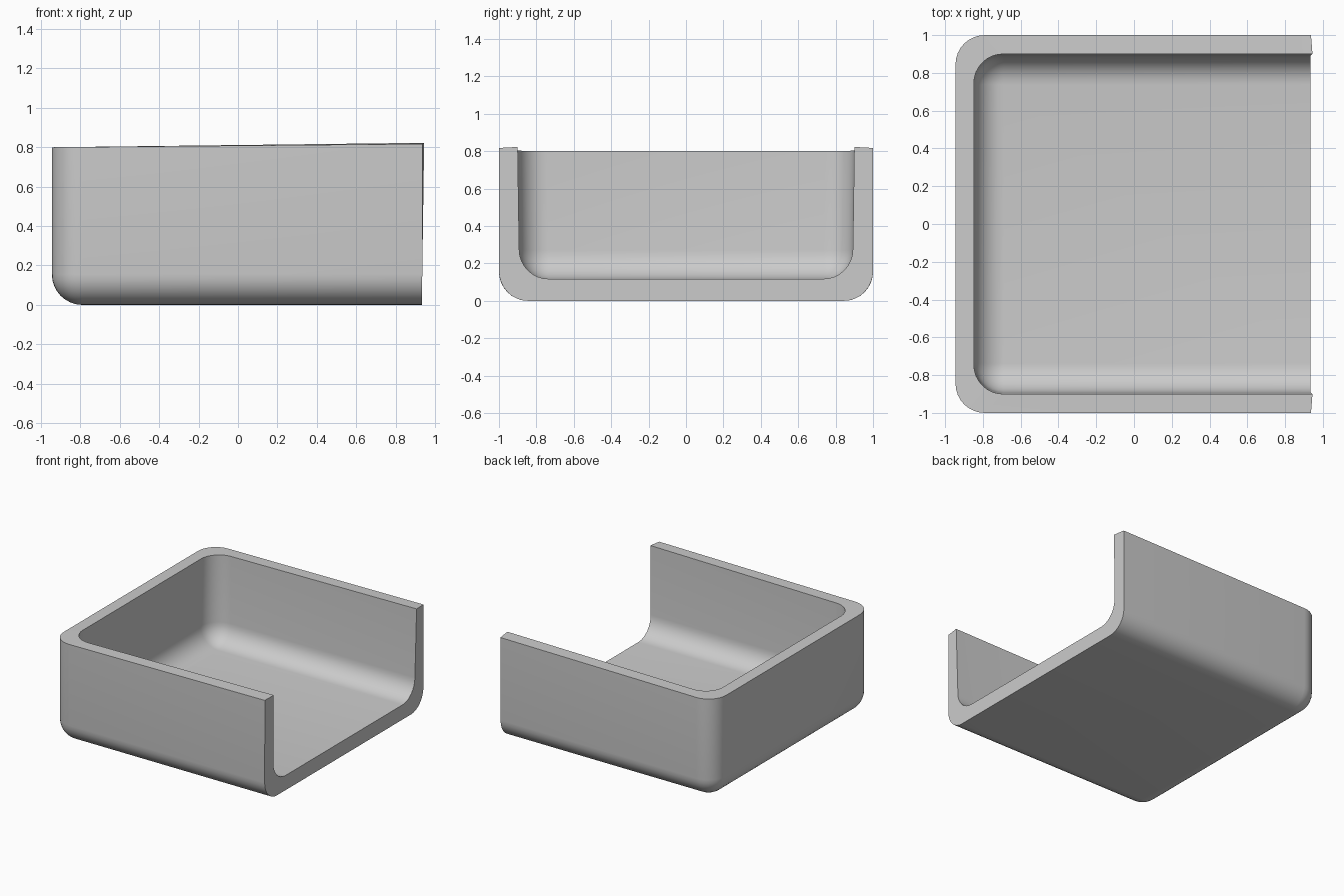
import bpy, bmesh
from math import sin, cos, pi

if "Cube" in bpy.data.objects:
    bpy.data.objects.remove(bpy.data.objects["Cube"])

SEG = 8
R = 0.155        # rounding radius of all corners
TOP = 0.80
END = 0.935      # open end of the tray


def u_ring(bm, half_y, back_x, radius, z, flare):
    """U-shaped ring, open towards +x, with rounded back corners."""
    cx, cy = back_x + radius, half_y - radius
    pts = [(END, -half_y)]
    for i in range(SEG + 1):
        a = -pi / 2 - (pi / 2) * i / SEG
        pts.append((cx + radius * cos(a), -cy + radius * sin(a)))
    pts += [(x, -y) for x, y in reversed(pts)]
    k = z / TOP
    ring = []
    for x, y in pts:
        # walls rise and lean out slightly towards the open end
        t = (x + 0.945) / (END + 0.945)
        dx = (0.002 + flare) * k if x == END else 0
        ring.append(bm.verts.new((x + dx, y, z + (0.017 + 0.7 * flare) * t * k)))
    return ring


bm = bmesh.new()
rings = []
angles = [pi / 2 * i / SEG for i in range(SEG + 1)]

# Outer shell, from the underside up to the rim
for a in angles:
    d = R * (1 - sin(a))
    rings.append(u_ring(bm, 1 - d, -0.945 + d, R * sin(a), R * (1 - cos(a)), 0))
rings.append(u_ring(bm, 1, -0.945, R, TOP, 0))

# Inner shell, from the rim down to the floor
rings.append(u_ring(bm, 0.9, -0.848, R, TOP, 0.008))
for a in reversed(angles):
    d = R * (1 - sin(a))
    rings.append(u_ring(bm, 0.892 - d, -0.846 + d, R * sin(a), 0.115 + R * (1 - cos(a)), 0))

for lo, hi in zip(rings, rings[1:]):
    for i in range(len(lo) - 1):
        bm.faces.new((lo[i], lo[i + 1], hi[i + 1], hi[i]))

# Underside, floor and cut open end
bm.faces.new(rings[0])
bm.faces.new(rings[-1])
bm.faces.new([r[0] for r in rings] + [r[-1] for r in reversed(rings)])

bmesh.ops.remove_doubles(bm, verts=bm.verts, dist=0.0005)
bmesh.ops.recalc_face_normals(bm, faces=bm.faces)
mesh = bpy.data.meshes.new("open_tray")
bm.to_mesh(mesh)
bm.free()

tray = bpy.data.objects.new("open_tray", mesh)
bpy.context.collection.objects.link(tray)
bpy.context.view_layer.objects.active = tray
tray.select_set(True)
bpy.ops.object.shade_smooth_by_angle()
